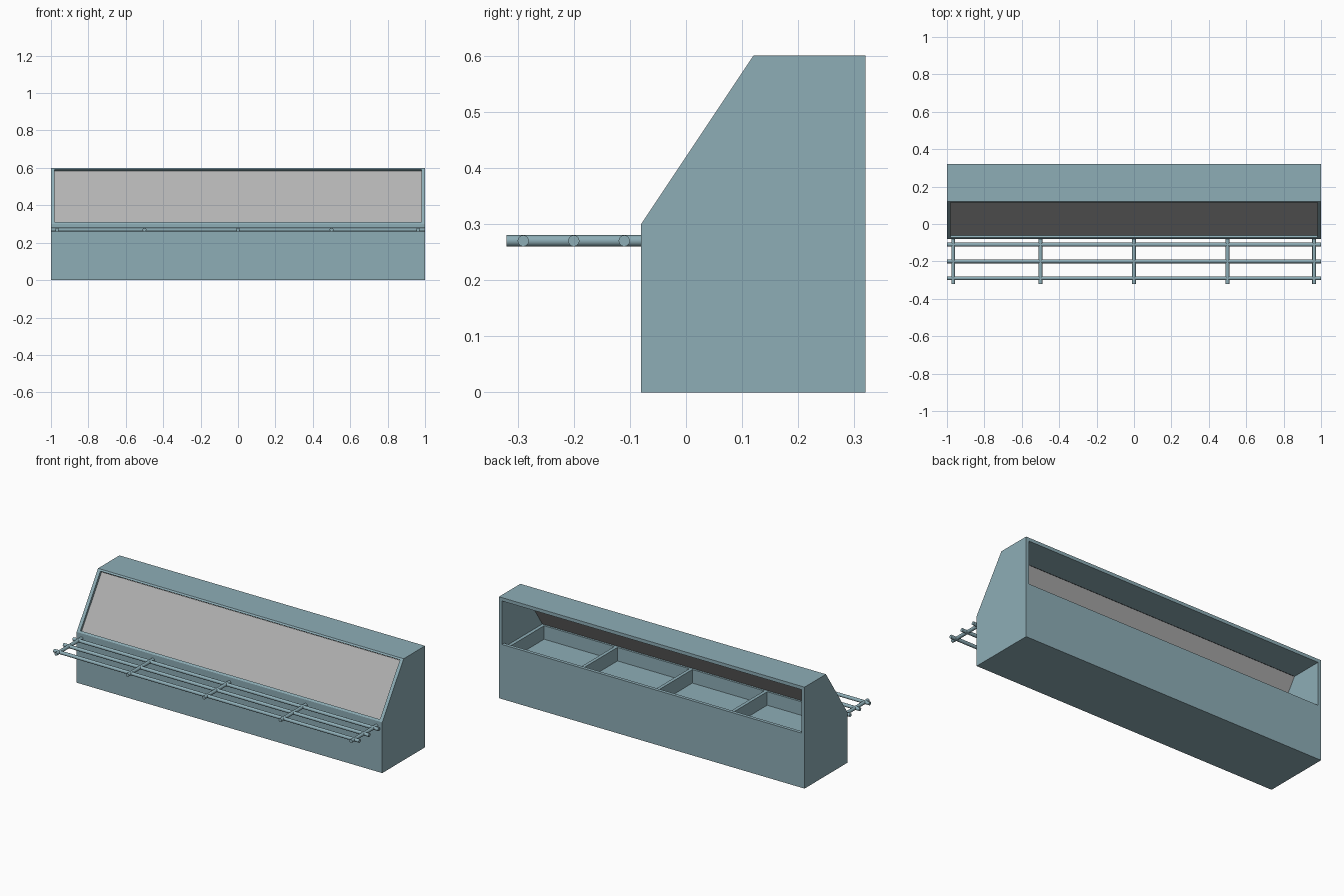
import bpy, bmesh, math
from mathutils import Vector

if "Cube" in bpy.data.objects:
    bpy.data.objects.remove(bpy.data.objects["Cube"])


def material(name, color):
    m = bpy.data.materials.new(name)
    m.diffuse_color = color
    m.use_nodes = True
    m.node_tree.nodes["Principled BSDF"].inputs["Base Color"].default_value = m.diffuse_color
    return m


steel = material("blue_grey_steel", (0.27, 0.42, 0.47, 1))
pane = material("grey_glass", (0.45, 0.45, 0.45, 1))


def prism(name, profile, x0, x1, mat=steel):
    """Extrude a (y, z) profile from x0 to x1."""
    bm = bmesh.new()
    face = bm.faces.new([bm.verts.new((x0, y, z)) for y, z in profile])
    ext = bmesh.ops.extrude_face_region(bm, geom=[face])
    verts = [g for g in ext["geom"] if isinstance(g, bmesh.types.BMVert)]
    bmesh.ops.translate(bm, verts=verts, vec=(x1 - x0, 0, 0))
    bmesh.ops.recalc_face_normals(bm, faces=bm.faces)
    mesh = bpy.data.meshes.new(name)
    bm.to_mesh(mesh)
    bm.free()
    ob = bpy.data.objects.new(name, mesh)
    mesh.materials.append(mat)
    bpy.context.collection.objects.link(ob)
    return ob


def cut(target, cutter):
    cutter.hide_render = True
    mod = target.modifiers.new("cut", 'BOOLEAN')
    mod.operation = 'DIFFERENCE'
    mod.solver = 'EXACT'
    mod.object = cutter
    bpy.context.view_layer.objects.active = target
    bpy.ops.object.modifier_apply(modifier=mod.name)
    bpy.data.objects.remove(cutter)


def bar(name, center, length, rot, radius=0.01):
    bpy.ops.mesh.primitive_cylinder_add(vertices=24, radius=radius, depth=length,
                                        location=center, rotation=rot)
    ob = bpy.context.object
    ob.name = name
    ob.data.materials.append(steel)
    bpy.ops.object.shade_smooth_by_angle(angle=math.radians(40))


# counter body with sloped front
body = prism("counter_body", [(-0.08, 0), (0.32, 0), (0.32, 0.6), (0.12, 0.6), (-0.08, 0.3)], -1, 1)

# display space, open through the slope and the back
cut(body, prism("display_cutter", [(-0.09, 0.321), (-0.057, 0.30), (0.30, 0.30), (0.30, 0.323),
                                   (0.4, 0.323), (0.4, 0.58), (0.13, 0.58), (0.097, 0.602)],
                -0.98, 0.98))

# four food wells, leaving dividers between them
edges = [-0.97, -0.49, 0.0, 0.49, 0.97]
for a, b in zip(edges, edges[1:]):
    cut(body, prism("well_cutter", [(-0.045, 0.22), (0.285, 0.22), (0.285, 0.31), (-0.045, 0.31)],
                    a + 0.01, b - 0.01))

# sloped front glass, set back in its frame
n = Vector((-0.832, 0.555))
low, high = Vector((-0.0733, 0.31)), Vector((0.1133, 0.59))
prism("front_glass", [low - n * 0.014, high - n * 0.014, high - n * 0.019, low - n * 0.019],
      -0.98, 0.98, pane)

# tray slide: long rails and their support bars
for i, y in enumerate((-0.29, -0.20, -0.11)):
    bar(f"tray_rail_{i + 1}", (0, y, 0.27), 2.0, (0, math.pi / 2, 0))
for i, x in enumerate((-0.967, -0.5, 0, 0.5, 0.963)):
    bar(f"rail_support_{i + 1}", (x, -0.195, 0.27), 0.25, (math.pi / 2, 0, 0))
